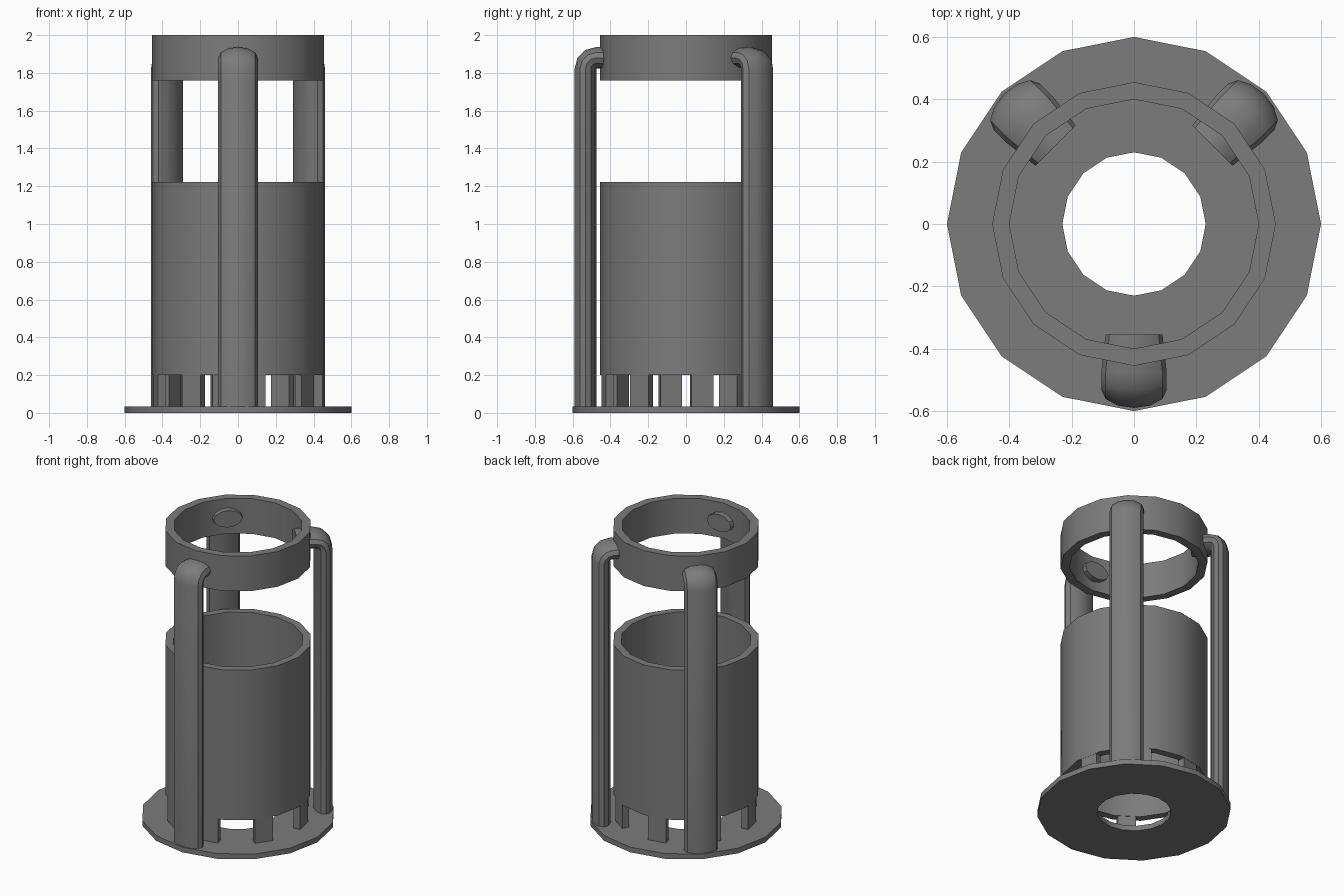
import bpy, bmesh, math

if "Cube" in bpy.data.objects:
    bpy.data.objects.remove(bpy.data.objects["Cube"])

grey = bpy.data.materials.new("stone_grey")
grey.diffuse_color = (0.2, 0.2, 0.2, 1)
grey.use_nodes = True
grey.node_tree.nodes["Principled BSDF"].inputs["Base Color"].default_value = grey.diffuse_color


def finish(name, bm):
    """Turn a bmesh into a named, shaded object."""
    bmesh.ops.recalc_face_normals(bm, faces=bm.faces)
    me = bpy.data.meshes.new(name)
    bm.to_mesh(me)
    bm.free()
    me.materials.append(grey)
    ob = bpy.data.objects.new(name, me)
    bpy.context.collection.objects.link(ob)
    bpy.ops.object.select_all(action='DESELECT')
    ob.select_set(True)
    bpy.context.view_layer.objects.active = ob
    bpy.ops.object.shade_smooth_by_angle(angle=math.radians(35))
    return ob


def loft(bm, rings, closed=False):
    """Skin a list of vertex loops; cap the ends unless the list is closed."""
    loops = [[bm.verts.new(p) for p in r] for r in rings]
    n = len(loops[0])
    for i in range(len(loops) - (0 if closed else 1)):
        a, b = loops[i], loops[(i + 1) % len(loops)]
        for k in range(n):
            bm.faces.new((a[k], a[(k + 1) % n], b[(k + 1) % n], b[k]))
    if not closed:
        bm.faces.new(loops[0])
        bm.faces.new(loops[-1])


def tube(name, r_in, r_out, z0, z1, sides=16):
    """Hollow cylinder with square rims."""
    bm = bmesh.new()
    profile = [(r_out, z0), (r_out, z1), (r_in, z1), (r_in, z0)]
    loft(bm, [[(r * math.cos(2 * math.pi * k / sides),
                r * math.sin(2 * math.pi * k / sides), z)
               for k in range(sides)] for r, z in profile], closed=True)
    return finish(name, bm)


def polar(r, t, z, ang):
    """Radial distance r and sideways offset t at a heading."""
    c, s = math.cos(ang), math.sin(ang)
    return (r * c - t * s, r * s + t * c, z)


# Base plate, hollow drum and upper hoop
tube("base_plate", 0.23, 0.60, 0.0, 0.035)
tube("drum_wall", 0.405, 0.455, 0.20, 1.222)
tube("top_hoop", 0.40, 0.455, 1.76, 2.0)

# Short feet under every other side of the drum
for i in range(8):
    ang = math.radians(11.25 + 45 * i)
    bm = bmesh.new()
    loft(bm, [[polar(r, t, z, ang) for r, t in
               ((0.40, -0.057), (0.445, -0.06), (0.445, 0.06), (0.40, 0.057))]
              for z in (0.03, 0.205)])
    finish(f"foot_{i + 1}", bm)

# Oval pillars that bend inward at the top and hold the hoop
HALF_W, HALF_D, SIDES = 0.105, 0.0575, 12
PIVOT_R, PIVOT_Z = 0.475, 1.822


def pillar(name, degrees):
    ang = math.radians(degrees)

    def section(base_r, base_z, bend, width=1.0):
        pts = []
        for k in range(SIDES):
            a = 2 * math.pi * k / SIDES
            d = HALF_D + HALF_D * math.cos(a)
            pts.append(polar(base_r + d * math.cos(bend),
                             HALF_W * width * math.sin(a),
                             base_z + d * math.sin(bend), ang))
        return pts

    rings = [section(PIVOT_R, 0.03, 0)]
    rings += [section(PIVOT_R, PIVOT_Z, math.radians(b)) for b in (0, 30, 60, 90)]
    rings.append(section(0.355, PIVOT_Z, math.pi / 2, 0.87))
    bm = bmesh.new()
    loft(bm, rings)
    finish(name, bm)


pillar("front_pillar", -90)
pillar("back_right_pillar", 45)
pillar("back_left_pillar", 135)
